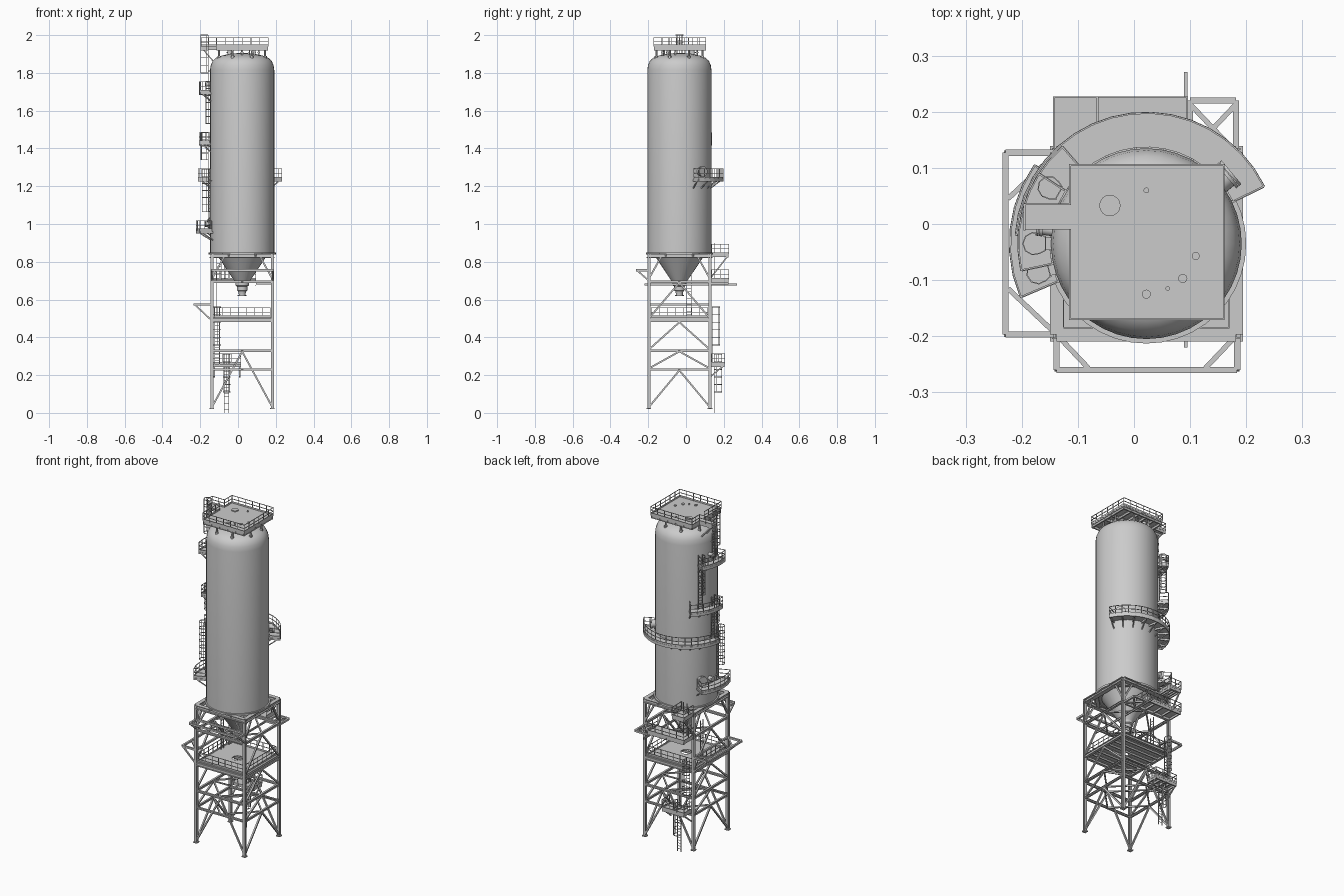
import bpy, bmesh, math
from mathutils import Vector, Matrix

if "Cube" in bpy.data.objects:
    bpy.data.objects.remove(bpy.data.objects["Cube"])

CX, CY = 0.022, -0.035            # vessel axis
X0, X1, Y0, Y1 = -0.138, 0.182, -0.197, 0.127   # leg centre lines


def finish(name, bm, smooth=False):
    bmesh.ops.recalc_face_normals(bm, faces=bm.faces)
    me = bpy.data.meshes.new(name)
    bm.to_mesh(me)
    bm.free()
    ob = bpy.data.objects.new(name, me)
    bpy.context.collection.objects.link(ob)
    if smooth:
        bpy.ops.object.select_all(action='DESELECT')
        ob.select_set(True)
        bpy.context.view_layer.objects.active = ob
        bpy.ops.object.shade_smooth_by_angle(angle=math.radians(30))
    return ob


def beam(bm, a, b, w, h=None, section='box'):
    a, b = Vector(a), Vector(b)
    h = h or w
    d = b - a
    base = Matrix.Translation((a + b) / 2) @ d.to_track_quat('Z', 'Y').to_matrix().to_4x4()
    t = h * 0.18
    parts = [(0, w, h)] if section == 'box' else [(0, w * .22, h), (h / 2 - t / 2, w, t), (t / 2 - h / 2, w, t)]
    for off, pw, ph in parts:
        m = base @ Matrix.Translation((0, off, 0)) @ Matrix.Diagonal((pw, ph, d.length, 1))
        bmesh.ops.create_cube(bm, size=1, matrix=m)


def box(bm, x0, x1, y0, y1, z0, z1):
    m = Matrix.Translation(((x0 + x1) / 2, (y0 + y1) / 2, (z0 + z1) / 2))
    bmesh.ops.create_cube(bm, size=1, matrix=m @ Matrix.Diagonal((x1 - x0, y1 - y0, z1 - z0, 1)))


def cyl(bm, a, b, r, n=16):
    a, b = Vector(a), Vector(b)
    d = b - a
    m = Matrix.Translation((a + b) / 2) @ d.to_track_quat('Z', 'Y').to_matrix().to_4x4()
    bmesh.ops.create_cone(bm, cap_ends=True, segments=n, radius1=r, radius2=r, depth=d.length, matrix=m)


def lathe(name, prof, n=40):
    bm = bmesh.new()
    vs = [bm.verts.new((CX + r, CY, z)) for r, z in prof]
    es = [bm.edges.new(e) for e in zip(vs, vs[1:])]
    bmesh.ops.spin(bm, geom=vs + es, cent=(CX, CY, 0), axis=(0, 0, 1), angle=2 * math.pi, steps=n)
    bmesh.ops.remove_doubles(bm, verts=bm.verts, dist=1e-5)
    return finish(name, bm, True)


def polar(deg, r, z):
    a = math.radians(deg)
    return Vector((CX + r * math.cos(a), CY + r * math.sin(a), z))


def rail(bm, pts, h=0.052, spacing=0.045):
    """Posts, top rail, mid rail and toe board along a path."""
    pts = [Vector(p) for p in pts]
    up = Vector((0, 0, 1))
    for a, b in zip(pts, pts[1:]):
        for z in (h, h * .55):
            beam(bm, a + up * z, b + up * z, 0.003)
        beam(bm, a + up * .005, b + up * .005, 0.0015, 0.01)
        k = max(1, round((b - a).length / spacing))
        for i in range(k + 1):
            p = a.lerp(b, i / k)
            beam(bm, p, p + up * h, 0.003)


def ladder(bm, foot, deg, z1, cage=None):
    """Ladder at foot facing outward along deg; cage starts at height cage."""
    x, y, z0 = foot
    out = Vector((math.cos(math.radians(deg)), math.sin(math.radians(deg)), 0))
    side = Vector((-out.y, out.x, 0))
    p = Vector((x, y, 0))
    up = Vector((0, 0, 1))
    for s in (-.012, .012):
        beam(bm, p + side * s + up * z0, p + side * s + up * z1, 0.003)
    for i in range(1, int((z1 - z0) / 0.017)):
        q = p + up * (z0 + i * 0.017)
        beam(bm, q - side * .012, q + side * .012, 0.002)
    if cage:
        ring = [side * .012] + [out * (.02 - .02 * math.cos(math.radians(a))) + side * .02 * math.cos(math.radians(a - 90))
                for a in (60, 100, 140, 180, 220, 260, 300)] + [side * -.012]
        n = max(2, round((z1 - cage) / 0.04))
        for i in range(n + 1):
            q = p + up * (cage + (z1 - cage) * i / n)
            for a, b in zip(ring, ring[1:]):
                beam(bm, q + a, q + b, 0.002, 0.004)
        for v in ring[1:-1:2] + [ring[4]]:
            beam(bm, p + v + up * cage, p + v + up * z1, 0.002)


# --- vessel: shell, dome, skirt ring, hopper cone and outlet
lathe("silo_shell", [(0.17, 0.845), (0.17, 1.815), (0.166, 1.842), (0.156, 1.864), (0.138, 1.88),
                     (0.11, 1.891), (0.06, 1.902), (0, 1.906)])
lathe("skirt_ring", [(0.165, 0.838), (0.178, 0.838), (0.178, 0.85), (0.165, 0.85), (0.165, 0.838)])
lathe("hopper_cone", [(0.17, 0.845), (0.135, 0.838), (0.036, 0.69), (0.036, 0.675), (0.028, 0.67), (0.028, 0.648),
                      (0.022, 0.645), (0.018, 0.63), (0.018, 0.625), (0.024, 0.625), (0.024, 0.618), (0, 0.618)], 32)

# --- support tower: legs, girders and braces
corners = [(X0, Y0), (X1, Y0), (X1, Y1), (X0, Y1)]
sides = list(zip(corners, corners[1:] + corners[:1]))
bm = bmesh.new()
for x, y in corners:
    beam(bm, (x, y, 0.02), (x, y, 0.84), 0.016, 0.016, 'I')
    box(bm, x - .012, x + .012, y - .012, y + .012, 0.02, 0.026)
finish("tower_legs", bm)

bm = bmesh.new()
for z, w, h in ((0.23, .011, .012), (0.33, .012, .013), (0.49, .014, .02), (0.695, .012, .014), (0.832, .024, .024)):
    for a, b in sides:
        beam(bm, (*a, z), (*b, z), w, h, 'I')
finish("tower_girders", bm)

bm = bmesh.new()
for i, (a, b) in enumerate(sides):
    mx, my = (a[0] + b[0]) / 2, (a[1] + b[1]) / 2
    bays = [(0.03, 0.325)] if i % 2 == 0 else [(0.03, .225), (.235, .325), (.335, .48), (.5, .69)]
    for z0, z1 in bays:
        for c in (a, b):
            beam(bm, (*c, z0), (mx, my, z1), 0.009)
    for c in (a, b):                               # knees under the top ring
        beam(bm, (*c, .71), (c[0] + (mx - c[0]) * .4, c[1] + (my - c[1]) * .4, .825), 0.009)
    n = sides[(i + 1) % 4]
    nx, ny = (n[0][0] + n[1][0]) / 2, (n[0][1] + n[1][1]) / 2
    for z in (.23, .33, .695):                     # plan bracing
        beam(bm, (mx, my, z), (nx, ny, z), 0.008)
    k = .3                                         # corner ties below skirt
    beam(bm, (b[0] + (a[0] - b[0]) * k, b[1] + (a[1] - b[1]) * k, .835),
         (b[0] + (n[1][0] - b[0]) * k, b[1] + (n[1][1] - b[1]) * k, .835), 0.02, .014)
finish("tower_braces", bm)

# --- operating deck with round opening, joists and rail
bm = bmesh.new()
N, rings = 32, []
for z in (.5, .505):
    inner, outer = [], []
    for i in range(N):
        a = 2 * math.pi * (i + .0) / N
        c, s = math.cos(a), math.sin(a)
        k = .16 / max(abs(c), abs(s))
        inner.append(bm.verts.new((CX + .03 * c, CY + .03 * s, z)))
        outer.append(bm.verts.new((CX + k * c, CY + k * s, z)))
    rings.append((inner, outer))
(li, lo), (ti, to) = rings
for p, q in ((li, lo), (lo, to), (to, ti), (ti, li)):
    for i in range(N):
        j = (i + 1) % N
        bm.faces.new((p[i], p[j], q[j], q[i]))
for i in range(1, 7):
    y = Y0 + (Y1 - Y0) * i / 7
    beam(bm, (X0, y, .492), (X1, y, .492), .007, .014, 'I')
finish("operating_deck", bm)
bm = bmesh.new()
x0, x1, y0, y1 = X0 + .012, X1 - .012, Y0 + .012, Y1 - .012
rail(bm, [(x0, y0, .505), (x1, y0, .505), (x1, y1, .505), (x0, y1, .505), (x0, y0, .505)])
finish("deck_rail", bm)

# --- cantilever frames: left, front and back right, plus hoist beam
bm = bmesh.new()


def frame(p, q, out, z, drop):
    p, q, out = Vector((*p, z)), Vector((*q, z)), Vector((*out, 0))
    e = (q - p).normalized() * out.length
    beam(bm, p + out, q + out, .011)
    for c, s in ((p, 1), (q, -1)):
        beam(bm, c, c + out, .011)
        beam(bm, c + Vector((0, 0, -drop)), c + out, .008)
        beam(bm, c, c + out * .95 + e * s * .9, .009)
    beam(bm, p, q, .011)


frame((X0, Y0), (X0, Y1), (-.091, 0), .573, .085)
frame((X0, Y0), (X1 + .002, Y0), (0, -.063), .755, .055)
frame((.1, Y1), (X1, Y1), (0, .093), .685, .0)
finish("cantilever_frames", bm)
bm = bmesh.new()
beam(bm, (.092, -.22, .68), (.092, .271, .68), .006, .012, 'I')
finish("hoist_beam", bm)

# --- rear landings on the tower
for name, lx0, lx1, ly1, z, drop in (("lower_landing", -.13, .015, .205, .26, .07),
                                     ("middle_landing", -.143, .095, .226, .705, 0),
                                     ("upper_landing", -.143, -.065, .226, .84, .13)):
    bm = bmesh.new()
    box(bm, lx0, lx1, .13, ly1, z - .005, z)
    for i in range(5):
        x = lx0 + .005 + (lx1 - lx0 - .01) * i / 4
        beam(bm, (x, .127, z - .01), (x, ly1, z - .01), .007, .012)
    for y in (.135, ly1 - .004):
        beam(bm, (lx0, y, z - .011), (lx1, y, z - .011), .007, .014)
    for x in (lx0 + .005, lx1 - .005):
        if drop:
            beam(bm, (x, .127, z - drop), (x, ly1 - .005, z - .01), .007)
    rail(bm, [(lx0, .135, z), (lx0, ly1, z), (lx1, ly1, z), (lx1, .135, z)])
    finish(name, bm)

# --- tower ladders
bm = bmesh.new()
ladder(bm, (-.06, .15, 0), 90, .31, .11)
ladder(bm, (-.11, .138, .26), 90, .56, .36)
ladder(bm, (-.115, .015, .505), 0, .75)
ladder(bm, (-.1, .15, .705), 90, .9)
finish("tower_ladders", bm)

# --- curved platforms around the shell
for name, a0, a1, r, z in (("shell_platform_1", 145, 203, .245, .965), ("shell_platform_2", 26, 176, .235, 1.24),
                           ("shell_platform_3", 131, 185, .23, 1.432), ("shell_platform_4", 147, 192, .23, 1.70)):
    bm = bmesh.new()
    n = round((a1 - a0) / 9)
    angs = [a0 + (a1 - a0) * i / n for i in range(n + 1)]
    rows = [[bm.verts.new(polar(a, rr, zz)) for rr, zz in
             ((.172, z - .005), (r - .004, z - .005), (r - .004, z - .016), (r, z - .016), (r, z), (.172, z))] for a in angs]
    for p, q in zip(rows, rows[1:]):
        for i in range(6):
            j = (i + 1) % 6
            bm.faces.new((p[i], p[j], q[j], q[i]))
    bm.faces.new(rows[0])
    bm.faces.new(rows[-1])
    for a in angs[::2] + [a1]:
        beam(bm, polar(a, .168, z - .01), polar(a, r - .003, z - .01), .005, .01)
        beam(bm, polar(a, .168, z - .05), polar(a, r - .015, z - .01), .005)
    path = [polar(a, r - .002, z) for a in angs]
    rail(bm, [polar(a0, .176, z)] + path + [polar(a1, .176, z)])
    finish(name, bm)

# --- shell ladders
bm = bmesh.new()
for deg, z0, z1 in ((195, .965, 1.29), (178, 1.24, 1.485), (150, 1.432, 1.755), (180, 1.70, 2.0)):
    p = polar(deg, .18, z0)
    ladder(bm, p, deg, z1, z0 + .1)
    for z in (z0 + .03, min(z1 - .06, 1.81)):
        beam(bm, polar(deg, .168, z), polar(deg, .18, z), .022, .003)
finish("shell_ladders", bm)

# --- manways and side nozzles
bm = bmesh.new()
for deg, z, r in ((40, 1.278, .025), (152, 1.005, .025), (172, 1.0, .014), (172, 1.74, .012)):
    cyl(bm, polar(deg, .16, z), polar(deg, .188, z), r * .85, 24)
    cyl(bm, polar(deg, .186, z), polar(deg, .192, z), r * 1.1, 24)
    cyl(bm, polar(deg, .193, z), polar(deg, .198, z), r * 1.1, 24)
finish("manways", bm, True)

# --- roof platform
RX0, RX1, RY0, RY1, RZ = -.114, .16, -.17, .105, 1.94
bm = bmesh.new()
box(bm, RX0, RX1, RY0, RY1, RZ - .006, RZ)
box(bm, -.195, RX0, -.01, .035, RZ - .006, RZ)
for i in range(6):
    t = i / 5
    x, y = RX0 + .005 + (RX1 - RX0 - .01) * t, RY0 + .005 + (RY1 - RY0 - .01) * t
    beam(bm, (x, RY0, RZ - .014), (x, RY1, RZ - .014), .008, .017, 'I')
    if i in (0, 2, 3, 5):
        beam(bm, (RX0, y, RZ - .014), (RX1, y, RZ - .014), .008, .017, 'I')
for y in (-.006, .031):
    beam(bm, (-.195, y, RZ - .012), (RX0, y, RZ - .012), .006, .013)
    beam(bm, (-.188, y, RZ - .012), (-.125, y, 1.855), .006)
finish("roof_platform", bm)
bm = bmesh.new()
rail(bm, [(RX0, -.01, RZ), (RX0, RY0, RZ), (RX1, RY0, RZ), (RX1, RY1, RZ), (RX0, RY1, RZ), (RX0, .035, RZ),
          (-.195, .035, RZ), (-.195, -.01, RZ)], .045)
finish("roof_rail", bm)
bm = bmesh.new()
for i in range(8):
    a = 22.5 + i * 45
    cyl(bm, polar(a, .132, 1.865), polar(a, .132, RZ - .02), .005, 12)
    cyl(bm, polar(a, .132, 1.872), polar(a, .132, 1.89), .009, 12)
finish("roof_posts", bm, True)

# --- roof hatch and nozzles
bm = bmesh.new()
for x, y, r in ((-.043, .033, .019), (.022, .06, .005), (.11, -.057, .007), (.087, -.097, .008), (.06, -.115, .004),
                (.022, -.125, .008)):
    cyl(bm, (x, y, 1.87), (x, y, 1.945), r * .7)
    cyl(bm, (x, y, 1.942), (x, y, 1.948), r)
    cyl(bm, (x, y, 1.905), (x, y, 1.911), r)
finish("roof_nozzles", bm, True)
